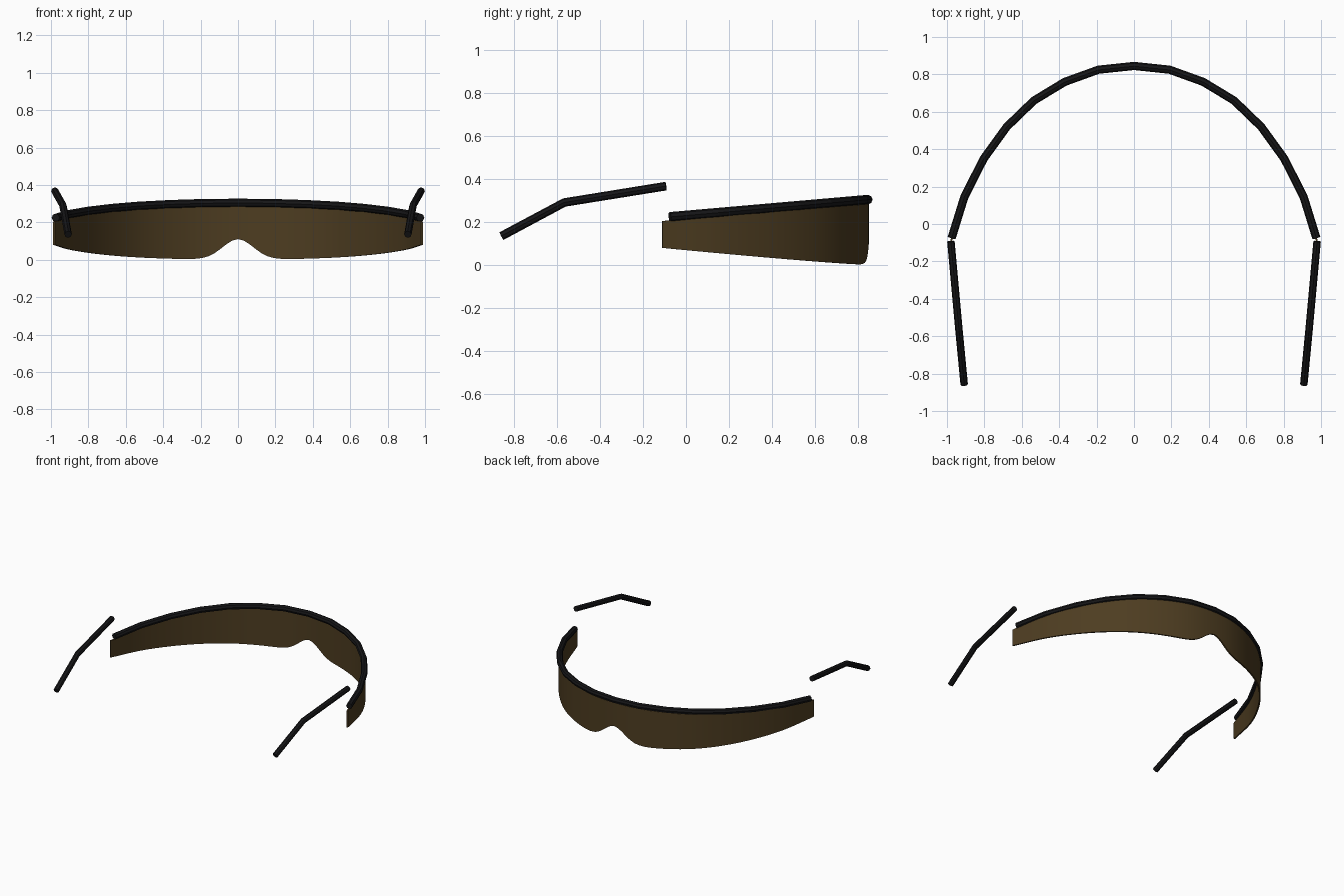
import bpy, bmesh, math
from mathutils import Vector

if "Cube" in bpy.data.objects:
    bpy.data.objects.remove(bpy.data.objects["Cube"])


def material(name, rgb):
    m = bpy.data.materials.new(name)
    m.diffuse_color = (*rgb, 1)
    m.use_nodes = True
    m.node_tree.nodes["Principled BSDF"].inputs["Base Color"].default_value = m.diffuse_color
    return m


BLACK = material("black_plastic", (0.008, 0.008, 0.009))
AMBER = material("amber_tint", (0.075, 0.046, 0.015))


def tube(name, pts, radius):
    """Faceted eight-sided rod along a polyline, with flat end caps."""
    cu = bpy.data.curves.new(name, 'CURVE')
    cu.dimensions = '3D'
    cu.bevel_depth = radius
    cu.bevel_resolution = 2
    cu.use_fill_caps = True
    sp = cu.splines.new('POLY')
    sp.points.add(len(pts) - 1)
    for p, co in zip(sp.points, pts):
        p.co = (*co, 1)
    ob = bpy.data.objects.new(name, cu)
    bpy.context.collection.objects.link(ob)
    bpy.ops.object.select_all(action='DESELECT')
    ob.select_set(True)
    bpy.context.view_layer.objects.active = ob
    bpy.ops.object.convert(target='MESH')
    ob = bpy.context.object
    ob.data.materials.clear()
    ob.data.materials.append(BLACK)
    ob.data.shade_flat()
    return ob


def mirrored(half):
    """Complete a half outline that starts at x = 0."""
    return [(-x, y) for x, y in half[:0:-1]] + half


def smooth_path(pts, n):
    """Catmull-Rom curve through the points."""
    p = [Vector(q) for q in pts]
    p = [2 * p[0] - p[1]] + p + [2 * p[-1] - p[-2]]
    out = []
    for a, b, c, d in zip(p, p[1:], p[2:], p[3:]):
        for i in range(n):
            t = i / n
            out.append(0.5 * (2 * b + (c - a) * t + (2 * a - 5 * b + 4 * c - d) * t * t
                              + (3 * b - a - 3 * c + d) * t ** 3))
    return out + [p[-2]]


# Plan outline shared by brow rim and lens
arc = [(0, 0.845), (0.19, 0.825), (0.37, 0.76), (0.535, 0.66),
       (0.68, 0.52), (0.803, 0.35), (0.907, 0.145)]

# Brow rim
rim = mirrored(arc + [(0.975, -0.075)])
tube("brow_rim", [(x, y, 0.231 + 0.087 * y) for x, y in rim], 0.022)

# Wraparound lens with nose notch
bm = bmesh.new()
ROWS = 6
columns = []
for x, y in smooth_path(mirrored(arc + [(0.983, -0.11)]), 6):
    top = 0.214 + 0.083 * y
    low = 0.003 + 0.077 * (max(0, 0.81 - y) / 0.92) ** 1.15
    low += 0.107 * math.exp(-(x / 0.115) ** 2)
    columns.append([bm.verts.new((x, y, low + (top - low) * r / ROWS))
                    for r in range(ROWS + 1)])
for a, b in zip(columns, columns[1:]):
    for r in range(ROWS):
        bm.faces.new((a[r], a[r + 1], b[r + 1], b[r]))
me = bpy.data.meshes.new("lens")
bm.to_mesh(me)
bm.free()
me.materials.append(AMBER)
lens = bpy.data.objects.new("lens", me)
bpy.context.collection.objects.link(lens)
sol = lens.modifiers.new("thickness", 'SOLIDIFY')
sol.thickness = 0.01
sol.offset = 0
bpy.ops.object.select_all(action='DESELECT')
lens.select_set(True)
bpy.context.view_layer.objects.active = lens
bpy.ops.object.modifier_apply(modifier="thickness")
bpy.ops.object.shade_smooth_by_angle(angle=math.radians(40))

# Temple arms
for side, s in (("left", -1), ("right", 1)):
    tube(side + "_temple_arm", [(s * 0.979, -0.093, 0.367), (s * 0.936, -0.565, 0.291),
                                (s * 0.908, -0.857, 0.135)], 0.02)
